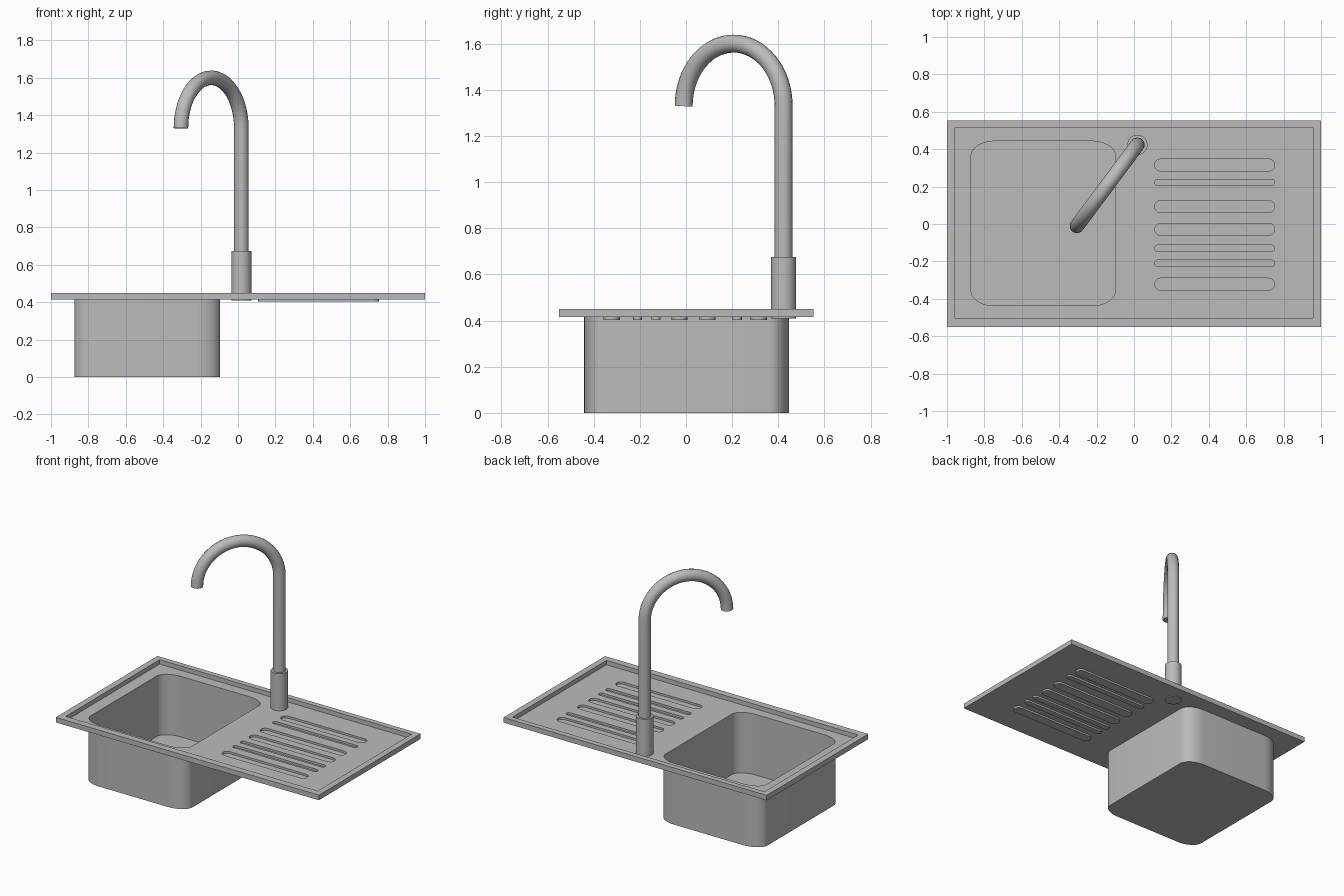
import bpy, bmesh, math
from mathutils import Vector

if "Cube" in bpy.data.objects:
    bpy.data.objects.remove(bpy.data.objects["Cube"])

steel = bpy.data.materials.new("brushed_steel")
steel.use_nodes = True
grey = (0.5, 0.5, 0.5, 1)
steel.diffuse_color = grey
bsdf = next(n for n in steel.node_tree.nodes if n.type == 'BSDF_PRINCIPLED')
bsdf.inputs["Base Color"].default_value = grey


def finish(obj):
    obj.data.materials.clear()
    obj.data.materials.append(steel)
    bpy.ops.object.select_all(action='DESELECT')
    obj.select_set(True)
    bpy.context.view_layer.objects.active = obj
    bpy.ops.object.shade_smooth_by_angle(angle=math.radians(35))


def ring(bm, rect, z, rx=0.0, ry=0.0, steps=0, inset=0.0):
    """Closed loop of a rectangle (x0, x1, y0, y1) with elliptical corners."""
    x0, x1, y0, y1 = rect
    cx, cy = (x0 + x1) / 2, (y0 + y1) / 2
    hx, hy = (x1 - x0) / 2 - inset, (y1 - y0) / 2 - inset
    rx, ry = max(rx - inset, 0), max(ry - inset, 0)
    verts = []
    for k, (sx, sy) in enumerate([(1, 1), (-1, 1), (-1, -1), (1, -1)]):
        for i in range(steps + 1):
            a = math.pi / 2 * (k + (i / steps if steps else 0))
            verts.append(bm.verts.new((cx + sx * (hx - rx) + rx * math.cos(a),
                                       cy + sy * (hy - ry) + ry * math.sin(a), z)))
    for i, v in enumerate(verts):
        bm.edges.new((v, verts[i - 1]))
    return verts


def wall(bm, a, b):
    for i in range(len(a)):
        bm.faces.new((a[i - 1], a[i], b[i], b[i - 1]))


def plate(bm, outer, holes, up):
    """Flat face between an outer loop and the loops of its holes."""
    edges = [bm.edges.get((loop[i - 1], loop[i]))
             for loop in [outer] + holes for i in range(len(loop))]
    bmesh.ops.triangle_fill(bm, edges=edges, use_beauty=True, normal=(0, 0, up))


TOP, FLOOR, UNDER = 0.45, 0.42, 0.415
bm = bmesh.new()

# Raised rim around the recessed deck
board = (-1, 1, -0.55, 0.553)
tray = (-0.957, 0.957, -0.503, 0.516)
rim_top, rim_under = ring(bm, board, TOP), ring(bm, board, UNDER)
tray_top, tray_floor = ring(bm, tray, TOP), ring(bm, tray, FLOOR)
wall(bm, rim_top, rim_under)
wall(bm, tray_top, tray_floor)
plate(bm, rim_top, [tray_top], 1)

floor_holes, under_holes = [], []


def pressing(rect, rx, ry, steps, bottom, thick):
    """Hollow sunk into the deck, with a thin sheet wall."""
    for z, base, gap, holes in ((FLOOR, bottom + thick, thick, floor_holes),
                                (UNDER, bottom, 0, under_holes)):
        upper = ring(bm, rect, z, rx, ry, steps, gap)
        lower = ring(bm, rect, base, rx, ry, steps, gap)
        wall(bm, upper, lower)
        bm.faces.new(lower)
        holes.append(upper)


# Bowl
pressing((-0.875, -0.095, -0.441, 0.447), 0.13, 0.085, 10, 0.0, 0.004)

# Drainer grooves: centre and half width of each
for y, half in ((-0.322, 0.035), (-0.21, 0.02), (-0.13, 0.02), (-0.028, 0.035),
                (0.093, 0.035), (0.222, 0.02), (0.315, 0.035)):
    pressing((0.108, 0.755, y - half, y + half), half, half * 0.97, 6, 0.403, 0.003)

plate(bm, tray_floor, floor_holes, 1)
plate(bm, rim_under, under_holes, -1)
bmesh.ops.recalc_face_normals(bm, faces=bm.faces)
mesh = bpy.data.meshes.new("sink")
bm.to_mesh(mesh)
bm.free()
sink = bpy.data.objects.new("sink", mesh)
bpy.context.collection.objects.link(sink)
finish(sink)

# Tap base collar
foot = Vector((0.018, 0.423, 0))
bpy.ops.mesh.primitive_cylinder_add(vertices=40, radius=0.054, depth=0.265,
                                    location=foot + Vector((0, 0, 0.5425)))
collar = bpy.context.object
collar.name = "tap_base"
finish(collar)

# Gooseneck spout: straight riser, then a half circle towards the bowl
tip = Vector((-0.305, -0.01, 0))
reach = tip - foot
radius, spring = reach.length / 2, 1.33
path = [foot + Vector((0, 0, 0.6))]
for i in range(33):
    a = math.pi * i / 32
    path.append(foot + reach * (1 - math.cos(a)) / 2
                + Vector((0, 0, spring + radius * math.sin(a))))
curve = bpy.data.curves.new("tap_spout", 'CURVE')
curve.dimensions = '3D'
curve.bevel_depth = 0.039
curve.bevel_resolution = 6
curve.use_fill_caps = True
line = curve.splines.new('POLY')
line.points.add(len(path) - 1)
for point, p in zip(line.points, path):
    point.co = (*p, 1)
spout = bpy.data.objects.new("tap_spout", curve)
bpy.context.collection.objects.link(spout)
bpy.ops.object.select_all(action='DESELECT')
spout.select_set(True)
bpy.context.view_layer.objects.active = spout
bpy.ops.object.convert(target='MESH')
finish(bpy.context.object)
